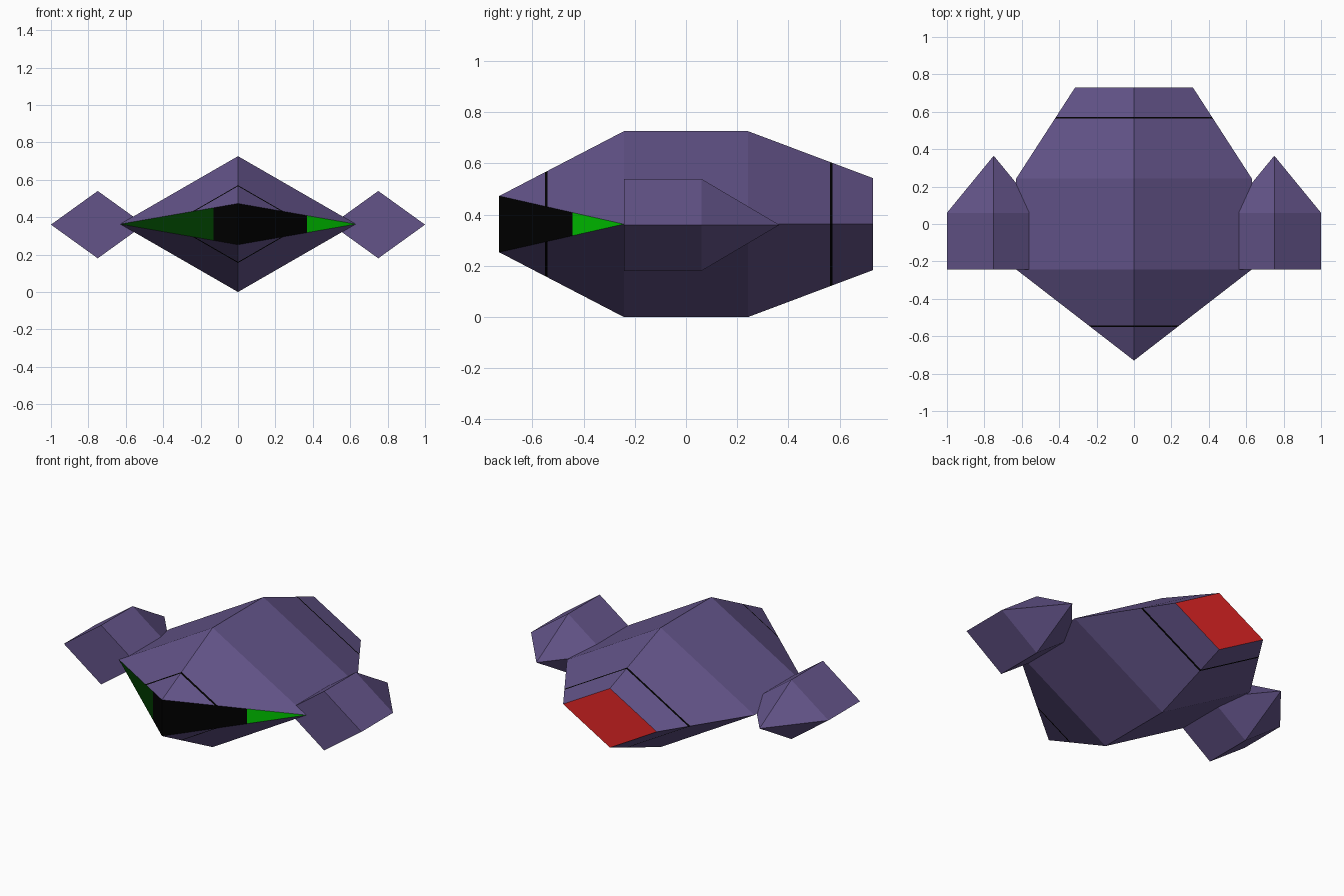
import bpy
import bmesh
import math

cube = bpy.data.objects.get("Cube")
if cube:
    bpy.data.objects.remove(cube, do_unlink=True)

MID = 0.363  # height of the widest line of the hull


def material(name, colour):
    mat = bpy.data.materials.new(name)
    mat.use_nodes = True
    mat.diffuse_color = (*colour, 1)
    shader = mat.node_tree.nodes["Principled BSDF"]
    shader.inputs["Base Color"].default_value = (*colour, 1)
    shader.inputs["Roughness"].default_value = 0.8
    return mat


MATERIALS = [
    material("purple hull", (0.125, 0.088, 0.25)),
    material("black", (0, 0, 0)),
    material("red", (0.8, 0.02, 0.02)),
    material("green", (0, 0.6, 0)),
    material("dark green", (0, 0.045, 0)),
]
PURPLE, BLACK, RED, GREEN, DARK_GREEN = range(len(MATERIALS))


def diamond_hull(sections):
    """Convex solid through diamond sections of (y, half width, half height)."""
    bm = bmesh.new()
    for y, w, h in sections:
        corners = {(w, y, 0), (-w, y, 0), (0, y, h), (0, y, -h)}
        for co in sorted(corners):
            if w or h == 0 or co[2]:
                bm.verts.new(co)
    bmesh.ops.convex_hull(bm, input=bm.verts[:])
    bmesh.ops.dissolve_limit(bm, angle_limit=math.radians(1),
                             verts=bm.verts[:], edges=bm.edges[:])
    bmesh.ops.recalc_face_normals(bm, faces=bm.faces[:])
    bm.normal_update()
    return bm


def cut(bm, rule, point, normal):
    """Split only the faces that match the rule."""
    faces = [f for f in bm.faces if rule(f)]
    edges = {e for f in faces for e in f.edges}
    verts = {v for f in faces for v in f.verts}
    bmesh.ops.bisect_plane(bm, geom=faces + list(edges) + list(verts),
                           plane_co=point, plane_no=normal, dist=1e-5)
    bm.normal_update()


def is_nose(f):
    return f.normal.y < -0.5 and abs(f.normal.z) < 0.01


def is_side(f):
    return not is_nose(f) and abs(f.normal.y) < 0.9


def add_band(bm, y, half=0.005):
    for edge in (y - half, y + half):
        cut(bm, is_side, (0, edge, 0), (0, 1, 0))
    for f in bm.faces:
        if is_side(f) and abs(f.calc_center_median().y - y) < half:
            f.material_index = BLACK


def add_object(name, bm, x=0, z=MID):
    mesh = bpy.data.meshes.new(name)
    for mat in MATERIALS:
        mesh.materials.append(mat)
    bm.to_mesh(mesh)
    bm.free()
    obj = bpy.data.objects.new(name, mesh)
    obj.location = (x, 0, z)
    bpy.context.collection.objects.link(obj)


# Main hull with thin black bands
body = diamond_hull([(-0.73, 0, 0.11), (-0.243, 0.63, MID),
                     (0.243, 0.63, MID), (0.73, 0.315, 0.18)])
for band_y in (-0.547, 0.568):
    add_band(body, band_y)

# Nose windows: black in the middle, green toward the tips
LEFT_SPLIT, RIGHT_SPLIT = 0.37, -0.13
for split in (LEFT_SPLIT, RIGHT_SPLIT):
    cut(body, is_nose, (split, 0, 0), (1, 0, 0))
for f in body.faces:
    if is_nose(f):
        xs = [v.co.x for v in f.verts]
        centre = (min(xs) + max(xs)) / 2
        f.material_index = (GREEN if centre > LEFT_SPLIT else
                            DARK_GREEN if centre < RIGHT_SPLIT else BLACK)
    elif f.normal.y > 0.9:
        f.material_index = RED
add_object("hull", body)

# Side pods, pointed at the back
for name, side in (("left_pod", 1), ("right_pod", -1)):
    pod = diamond_hull([(-0.243, 0.25, 0.18), (0.06, 0.25, 0.18), (0.365, 0, 0)])
    add_object(name, pod, side * 0.75, 0.36)
